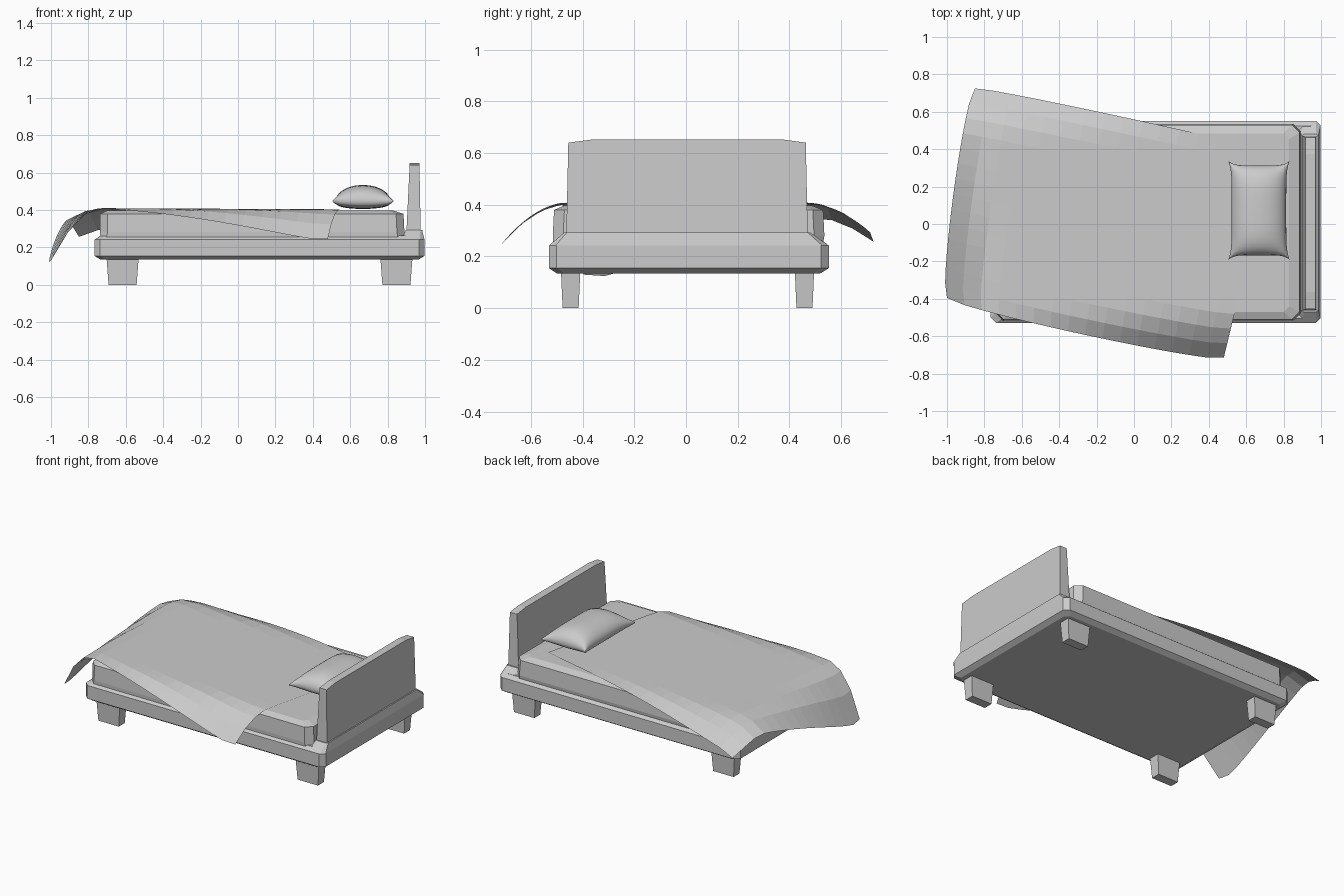
import bpy, bmesh, math

if "Cube" in bpy.data.objects:
    bpy.data.objects.remove(bpy.data.objects["Cube"])


def make(name, verts, faces, smooth=False):
    me = bpy.data.meshes.new(name)
    me.from_pydata(verts, [], faces)
    bm = bmesh.new()
    bm.from_mesh(me)
    bmesh.ops.recalc_face_normals(bm, faces=bm.faces)
    bm.to_mesh(me)
    bm.free()
    for p in me.polygons:
        p.use_smooth = smooth
    ob = bpy.data.objects.new(name, me)
    bpy.context.collection.objects.link(ob)
    return ob


def ring(x0, x1, y0, y1, z, c):
    # rectangle with clipped corners
    return [(x0 + c, y0, z), (x1 - c, y0, z), (x1, y0 + c, z), (x1, y1 - c, z),
            (x1 - c, y1, z), (x0 + c, y1, z), (x0, y1 - c, z), (x0, y0 + c, z)]


def loft(name, rings):
    n = len(rings[0])
    verts = [v for r in rings for v in r]
    faces = [tuple(range(n)), tuple(range(len(verts) - n, len(verts)))]
    for k in range(len(rings) - 1):
        for i in range(n):
            j = (i + 1) % n
            faces.append((k * n + i, k * n + j, (k + 1) * n + j, (k + 1) * n + i))
    return make(name, verts, faces)


def grid_faces(nu, nv, base=0):
    w = nv + 1
    return [(base + i * w + j, base + (i + 1) * w + j,
             base + (i + 1) * w + j + 1, base + i * w + j + 1)
            for i in range(nu) for j in range(nv)]


# bed frame, with a raised rail at the head end
loft("frame", [ring(-.735, .965, -.50, .52, .135, .03),
               ring(-.767, .997, -.53, .552, .155, .03),
               ring(-.767, .997, -.53, .552, .242, .03),
               ring(-.735, .975, -.505, .525, .263, .03)])
loft("head_rail", [ring(.875, .997, -.53, .552, .242, .025),
                   ring(.897, .985, -.47, .48, .293, .01)])

# mattress
loft("mattress", [ring(-.735, .885, -.513, .53, .25, .03),
                  ring(-.738, .89, -.515, .535, .28, .04),
                  ring(-.738, .885, -.51, .53, .38, .04),
                  ring(-.70, .83, -.47, .485, .397, .03)])

# headboard, leaning slightly and clipped at the upper corners
profile = [(-.463, .27), (-.455, .64), (-.363, .652), (.375, .652), (.463, .64), (.471, .27)]
loft("headboard", [[(.90 + .018 * (z - .27) / .38, y, z) for y, z in profile],
                   [(.977 - .007 * (z - .27) / .38, y, z) for y, z in profile]])

# four tapered legs
for i, cx in enumerate((-.617, .847)):
    for j, cy in enumerate((-.446, .458)):
        loft(f"leg_{i}{j}", [[(cx + sx * hx, cy + sy * hy, z)
                              for sx, sy in ((-1, -1), (1, -1), (1, 1), (-1, 1))]
                             for z, hx, hy in ((0, .075, .031), (.16, .087, .038))])

# blanket thrown at an angle, drooping past the mattress edges
NU, NV = 16, 14
A, B, C, D = (-1, -.395), (.48, -.715), (.745, .38), (-.85, .725)
verts = []
for i in range(NU + 1):
    for j in range(NV + 1):
        u, v = i / NU, j / NV
        x, y = ((1 - v) * ((1 - u) * A[k] + u * B[k]) + v * ((1 - u) * D[k] + u * C[k])
                for k in (0, 1))
        bow_u, bow_v = math.sqrt(4 * u * (1 - u)), math.sqrt(4 * v * (1 - v))
        y += bow_u * (.018 * v - .038 * (1 - v))
        x -= bow_v * .04 * (1 - u) ** 2
        t = min(1, max(0, (y + .4) / .94))
        z = .411 - .008 * u
        z -= (3.6 - 2.1 * t) * max(0, -.72 - x) ** 2
        z -= 2.25 * max(0, -.45 - y) ** 2 + 1.7 * max(0, y - .45) ** 2
        verts.append((x, y, z))
make("blanket", verts, grid_faces(NU, NV))

# pillow: two puffed sheets joined at a seam with pointed corners
N = 20
verts, faces = [], []
for h in (.085, -.043):
    faces += grid_faces(N, N, len(verts))
    for i in range(N + 1):
        for j in range(N + 1):
            u = math.sin((2 * i / N - 1) * math.pi / 2)
            v = math.sin((2 * j / N - 1) * math.pi / 2)
            puff = max(0, (1 - u * u) * (1 - v ** 4)) ** (.5 if h > 0 else .3)
            verts.append((.668 + .164 * u * (1 - .11 * (1 - v ** 6)),
                          .073 + .264 * v * (1 - .09 * (1 - u ** 6)),
                          .449 + h * puff))
pillow = make("pillow", verts, faces)
bm = bmesh.new()
bm.from_mesh(pillow.data)
bmesh.ops.remove_doubles(bm, verts=bm.verts, dist=.0005)
bmesh.ops.recalc_face_normals(bm, faces=bm.faces)
for f in bm.faces:
    f.smooth = True
bm.to_mesh(pillow.data)
bm.free()
